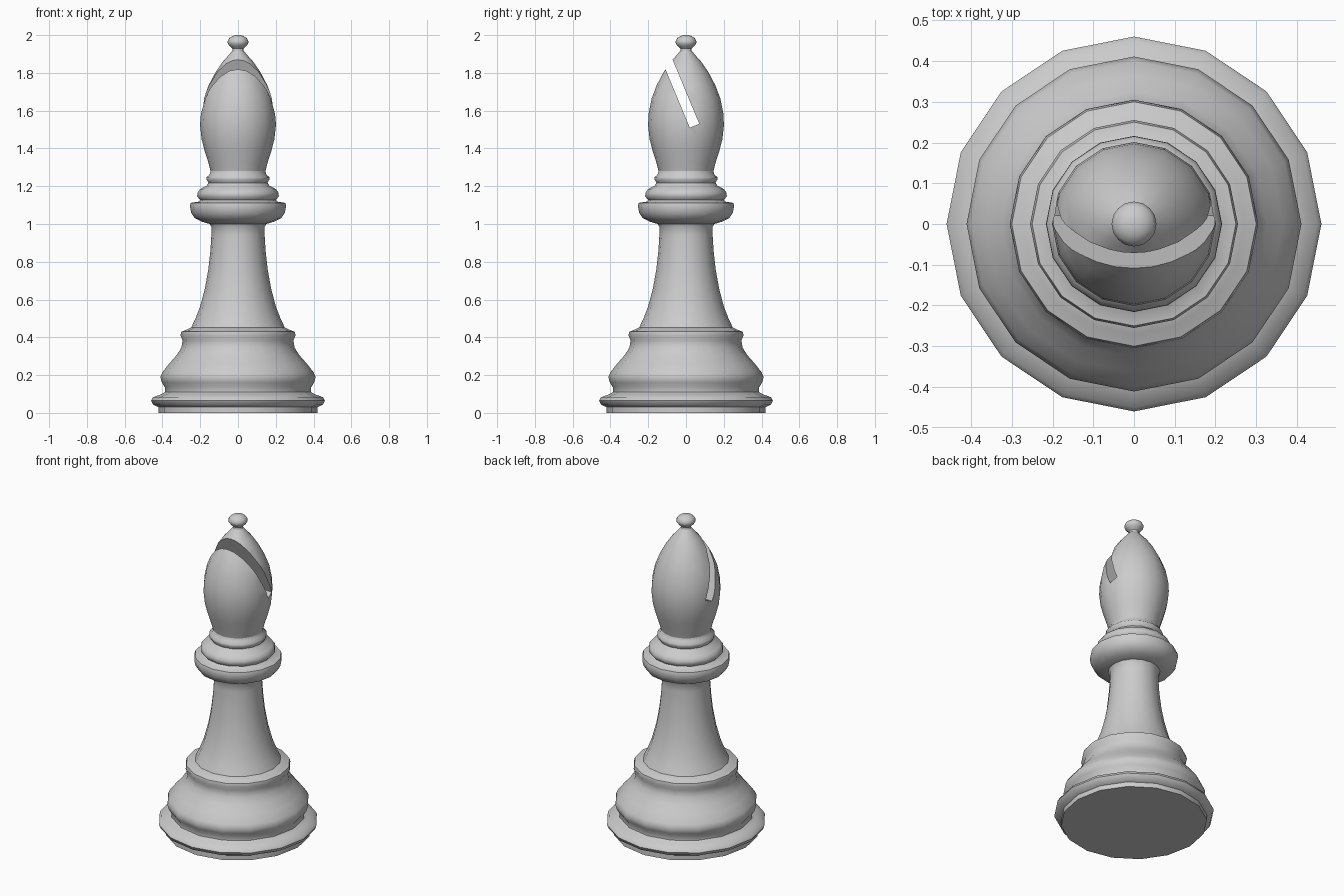
import bpy
import bmesh
from math import radians, sin, cos, tau
from mathutils import Matrix

SIDES = 16

cube = bpy.data.objects.get("Cube")
if cube:
    bpy.data.objects.remove(cube, do_unlink=True)

grey = bpy.data.materials.new("light_grey")
grey.use_nodes = True
grey.diffuse_color = (0.6, 0.6, 0.6, 1)
grey.node_tree.nodes["Principled BSDF"].inputs["Base Color"].default_value = (0.6, 0.6, 0.6, 1)


def add_object(name, bm):
    bmesh.ops.recalc_face_normals(bm, faces=bm.faces)
    mesh = bpy.data.meshes.new(name)
    bm.to_mesh(mesh)
    bm.free()
    mesh.materials.append(grey)
    ob = bpy.data.objects.new(name, mesh)
    bpy.context.collection.objects.link(ob)
    return ob


def lathe(name, profile):
    """Closed turned part from (radius, height) points, bottom to top."""
    bm = bmesh.new()
    rings = [[bm.verts.new((r * cos(tau * i / SIDES), r * sin(tau * i / SIDES), z))
              for i in range(SIDES)] for r, z in profile]
    for low, high in zip(rings, rings[1:]):
        for i in range(SIDES):
            j = (i + 1) % SIDES
            bm.faces.new((low[i], low[j], high[j], high[i]))
    bm.faces.new(rings[0][::-1])
    bm.faces.new(rings[-1])
    return add_object(name, bm)


def smooth(ob):
    bpy.ops.object.select_all(action='DESELECT')
    ob.select_set(True)
    bpy.context.view_layer.objects.active = ob
    bpy.ops.object.shade_smooth_by_angle(angle=radians(50))


# Stepped foot with rounded bands
base = lathe("base", [
    (.42, 0), (.42, .03), (.45, .045), (.46, .065), (.45, .083), (.41, .097),
    (.387, .11), (.387, .135), (.403, .16), (.411, .19), (.40, .215),
    (.365, .26), (.325, .305), (.30, .345), (.293, .385), (.305, .41),
    (.30, .43), (.27, .441), (.248, .452)])

# Flaring column
stem = lathe("stem", [
    (.248, .452), (.227, .495), (.2, .565), (.175, .66), (.157, .76),
    (.146, .86), (.141, .94), (.141, .985), (.15, 1.0)])

# Wide collar with two smaller rings
collar = lathe("collar", [
    (.15, 1.0), (.19, 1.012), (.228, 1.03), (.248, 1.06), (.255, 1.095),
    (.25, 1.112), (.21, 1.118), (.2, 1.128), (.216, 1.145), (.215, 1.165),
    (.2, 1.185), (.167, 1.203), (.156, 1.218), (.166, 1.235), (.166, 1.248),
    (.15, 1.262), (.145, 1.28)])

# Almond-shaped head
head = lathe("head", [
    (.145, 1.28), (.157, 1.325), (.176, 1.385), (.193, 1.45), (.201, 1.525),
    (.197, 1.59), (.182, 1.665), (.155, 1.735), (.118, 1.805),
    (.08, 1.86), (.048, 1.895), (.03, 1.917)])

# Small knob
finial = lathe("finial", [
    (.03, 1.917), (.029, 1.928), (.044, 1.942), (.054, 1.955), (.055, 1.968),
    (.047, 1.984), (.03, 1.995), (.012, 2.0)])

# Slanted slot through the head
bm = bmesh.new()
bmesh.ops.create_cube(bm, size=1, matrix=Matrix.Translation((0, -.07, 1.797))
                      @ Matrix.Rotation(radians(22.6), 4, 'X')
                      @ Matrix.Diagonal((1, .054, .6, 1)))
cutter = add_object("slot_cutter", bm)
cutter.hide_render = True
cut = head.modifiers.new("slot", 'BOOLEAN')
cut.operation = 'DIFFERENCE'
cut.solver = 'EXACT'
cut.object = cutter
bpy.context.view_layer.objects.active = head
bpy.ops.object.modifier_apply(modifier=cut.name)
bpy.data.objects.remove(cutter, do_unlink=True)

for part in (base, stem, collar, head, finial):
    smooth(part)
